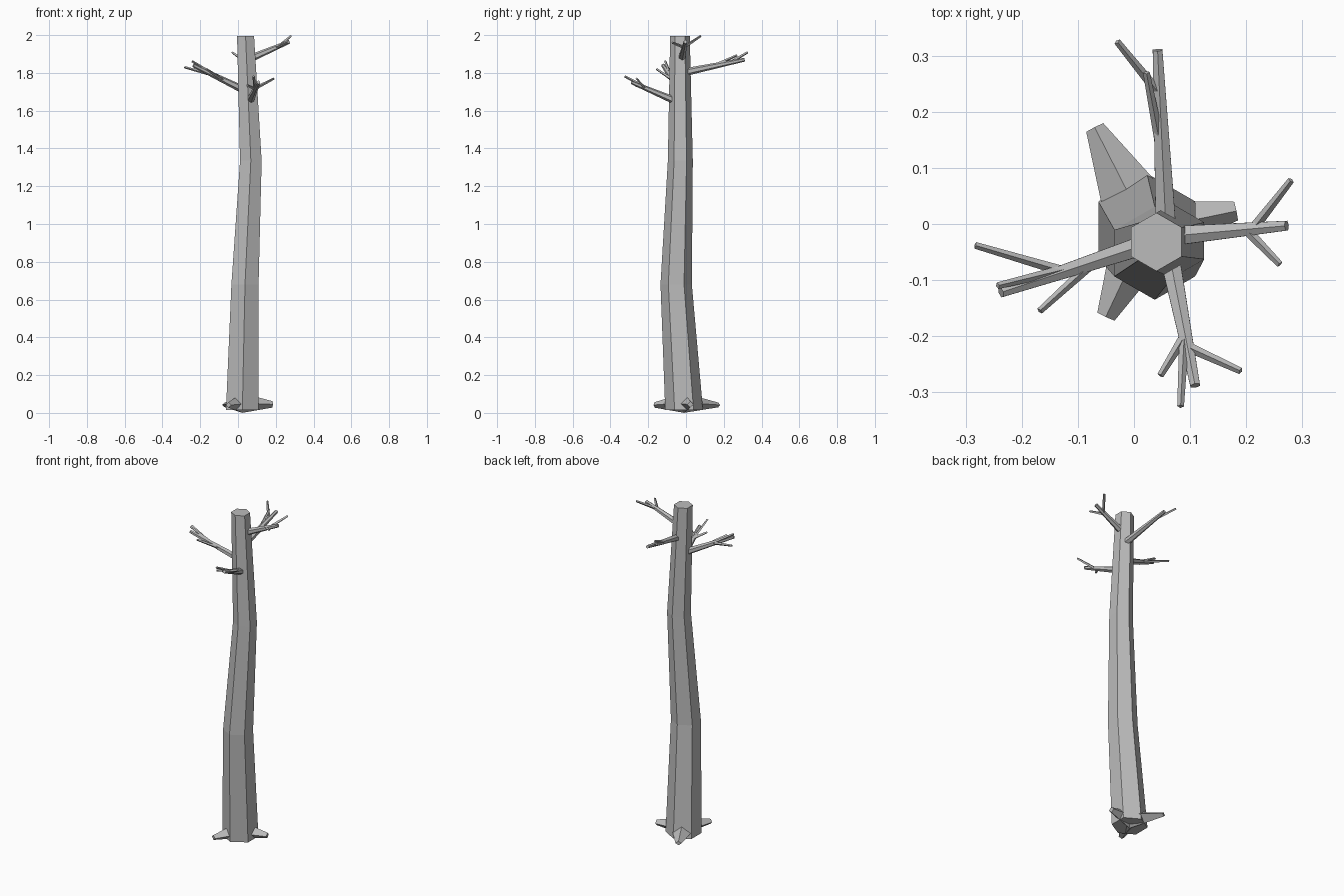
import bpy, math
from mathutils import Vector

cube = bpy.data.objects.get("Cube")
if cube:
    bpy.data.objects.remove(cube, do_unlink=True)

bark = bpy.data.materials.new("grey_bark")
bark.diffuse_color = (0.5, 0.5, 0.5, 1)
bark.use_nodes = True
shader = bark.node_tree.nodes["Principled BSDF"]
shader.inputs["Base Color"].default_value = (0.5, 0.5, 0.5, 1)
shader.inputs["Roughness"].default_value = 0.9


def make_object(name, rings):
    """Skin a list of equal-sided rings and cap both ends."""
    n = len(rings[0])
    verts = [p for ring in rings for p in ring]
    faces = [list(range(n))[::-1], [len(verts) - n + i for i in range(n)]]
    for r in range(len(rings) - 1):
        for i in range(n):
            j = (i + 1) % n
            faces.append([r * n + i, r * n + j, (r + 1) * n + j, (r + 1) * n + i])
    mesh = bpy.data.meshes.new(name)
    mesh.from_pydata(verts, [], faces)
    mesh.materials.append(bark)
    obj = bpy.data.objects.new(name, mesh)
    bpy.context.collection.objects.link(obj)
    return obj


def taper(name, start, end, r0, r1, sides=4, squash=1.0):
    """Tapered limb between two points, with a ridge along its top."""
    start, end = Vector(start), Vector(end)
    axis = (end - start).normalized()
    side = axis.cross(Vector((0, 0, 1))).normalized()
    up = side.cross(axis)
    rings = []
    for centre, r in ((start, r0), (end, r1)):
        rings.append([])
        for i in range(sides):
            a = 2 * math.pi * i / sides + math.pi / 2
            rings[-1].append(centre + side * r * math.cos(a) + up * r * squash * math.sin(a))
    for ring in rings:
        ring.reverse()
    return make_object(name, rings)


# Bent six-sided trunk: x, y, z, radius
sections = [(0.023, -0.01, 0.015, 0.1), (0.037, -0.052, 0.68, 0.083),
            (0.068, -0.03, 1.335, 0.066), (0.04, -0.032, 1.995, 0.052)]
make_object("trunk", [
    [Vector((x + r * math.cos(a), y + r * math.sin(a), z))
     for a in [math.pi / 6 + math.pi / 3 * i for i in range(6)]]
    for x, y, z, r in sections])

# Stubby roots
heart = (0.023, -0.01, 0.052)
for name, tip, width in (("back_root", (-0.07, 0.172, 0.042), 0.072),
                         ("left_root", (0.182, 0.023, 0.045), 0.052),
                         ("front_root", (-0.05, -0.165, 0.042), 0.06)):
    taper(name, heart, tip, width, 0.017, 4, 0.052 / width)

# Branches, each with its twigs
branches = {
    "left_branch": ((0.05, -0.023, 1.87), (0.272, -0.003, 1.965), [
        ((0.215, -0.005, 1.94), (0.28, 0.078, 1.995)),
        ((0.2, -0.01, 1.935), (0.26, -0.072, 1.96))]),
    "back_branch": ((0.057, -0.01, 1.803), (0.042, 0.31, 1.87), [
        ((0.043, 0.235, 1.855), (-0.03, 0.325, 1.908)),
        ((0.045, 0.15, 1.838), (0.022, 0.27, 1.893))]),
    "right_branch": ((0.04, -0.03, 1.705), (-0.237, -0.122, 1.84), [
        ((-0.13, -0.083, 1.788), (-0.283, -0.038, 1.83)),
        ((-0.12, -0.08, 1.785), (-0.243, -0.11, 1.862)),
        ((-0.08, -0.075, 1.765), (-0.168, -0.155, 1.82))]),
    "front_branch": ((0.06, -0.04, 1.645), (0.109, -0.288, 1.75), [
        ((0.09, -0.19, 1.71), (0.083, -0.325, 1.782)),
        ((0.09, -0.2, 1.715), (0.047, -0.27, 1.735)),
        ((0.098, -0.22, 1.722), (0.19, -0.262, 1.77))]),
}
for name, (start, end, twigs) in branches.items():
    taper(name, start, end, 0.021, 0.01, 6)
    for i, (a, b) in enumerate(twigs):
        taper(f"{name}_twig_{i + 1}", a, b, 0.009, 0.006)
